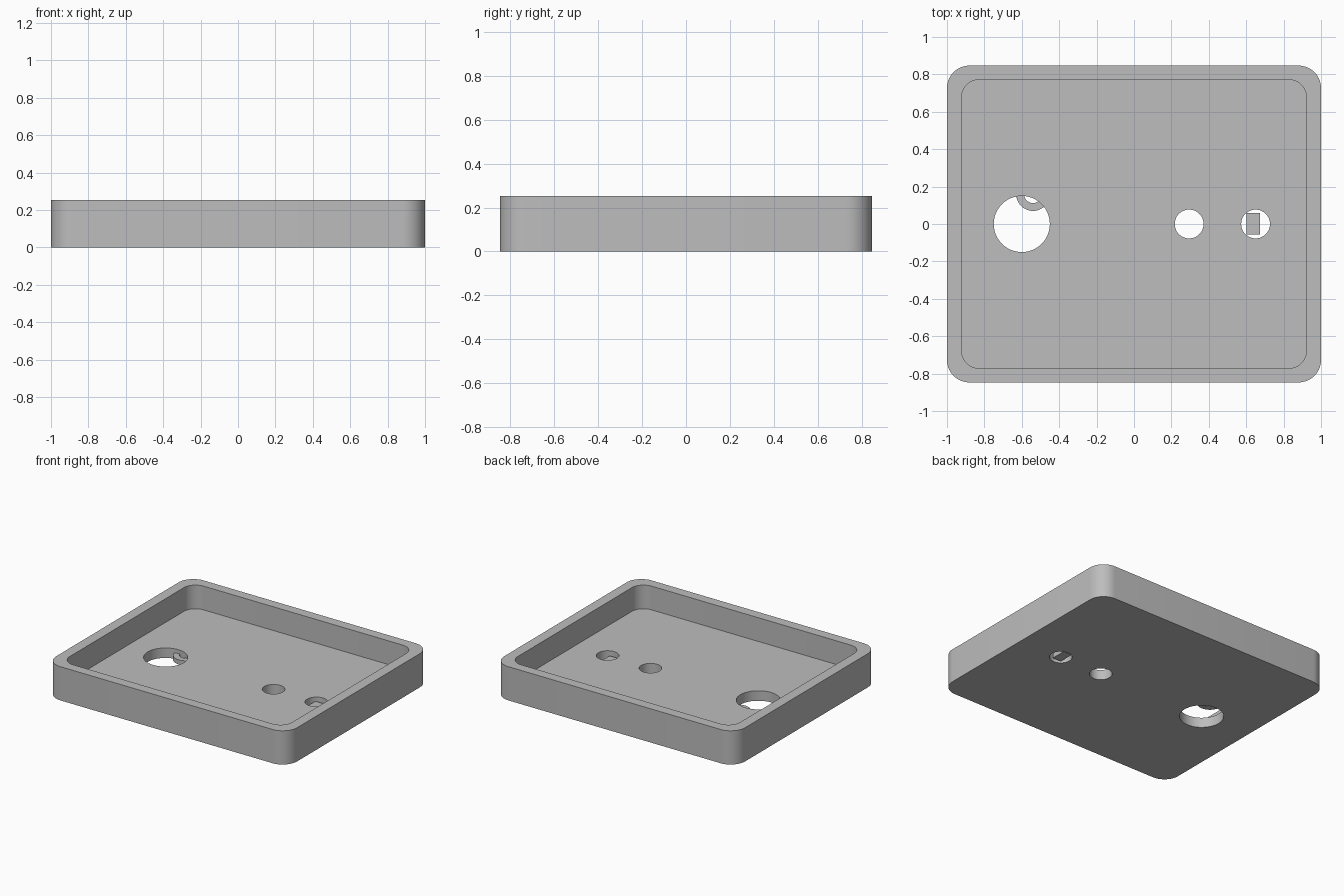
import bpy, bmesh, math

cube = bpy.data.objects.get("Cube")
if cube:
    bpy.data.objects.remove(cube, do_unlink=True)

GREY = bpy.data.materials.new("plain grey")
GREY.use_nodes = True
COLOUR = (0.51, 0.51, 0.51, 1)
GREY.diffuse_color = COLOUR
GREY.node_tree.nodes["Principled BSDF"].inputs["Base Color"].default_value = COLOUR


def rounded_rect(hx, hy, r, steps=10):
    """Outline of a rectangle with round corners, counter-clockwise."""
    pts = []
    for i, (sx, sy) in enumerate([(1, 1), (-1, 1), (-1, -1), (1, -1)]):
        for k in range(steps + 1):
            a = math.pi / 2 * (i + k / steps)
            pts.append((sx * (hx - r) + r * math.cos(a), sy * (hy - r) + r * math.sin(a)))
    return pts


def circle(cx, cy, r, steps=48):
    angles = [2 * math.pi * k / steps for k in range(steps)]
    return [(cx + r * math.cos(a), cy + r * math.sin(a)) for a in angles]


def prism(name, outline, z0, z1):
    """Solid made by raising an outline from z0 to z1."""
    bm = bmesh.new()
    base = bm.faces.new([bm.verts.new((x, y, z0)) for x, y in outline])
    top = bmesh.ops.extrude_face_region(bm, geom=[base])["geom"]
    verts = [g for g in top if isinstance(g, bmesh.types.BMVert)]
    bmesh.ops.translate(bm, verts=verts, vec=(0, 0, z1 - z0))
    bmesh.ops.recalc_face_normals(bm, faces=bm.faces)
    mesh = bpy.data.meshes.new(name)
    bm.to_mesh(mesh)
    bm.free()
    mesh.materials.append(GREY)
    ob = bpy.data.objects.new(name, mesh)
    bpy.context.collection.objects.link(ob)
    return ob


def select(ob):
    bpy.ops.object.select_all(action='DESELECT')
    ob.select_set(True)
    bpy.context.view_layer.objects.active = ob


def cut(ob, cutter):
    cutter.hide_render = True
    mod = ob.modifiers.new("cut", 'BOOLEAN')
    mod.operation = 'DIFFERENCE'
    mod.solver = 'EXACT'
    mod.object = cutter
    select(ob)
    bpy.ops.object.modifier_apply(modifier=mod.name)
    bpy.data.objects.remove(cutter, do_unlink=True)


HEIGHT, FLOOR = 0.253, 0.075

# Open tray with rounded corners
tray = prism("tray", rounded_rect(1.0, 0.847, 0.12), 0, HEIGHT)
cut(tray, prism("cavity_cutter", rounded_rect(0.922, 0.772, 0.095), FLOOR, HEIGHT + 0.1))

# Holes through the floor
for x, r in [(-0.6, 0.15), (0.295, 0.077), (0.65, 0.077)]:
    cut(tray, prism("hole_cutter", circle(x, 0, r), -0.1, FLOOR + 0.05))

# Small ring set into the floor at the edge of the large hole
LOW, HIGH = 0.01, 0.045
ring = prism("ring", circle(-0.54, 0.16, 0.09), LOW, HIGH)
cut(ring, prism("ring_cutter", circle(-0.54, 0.16, 0.048), -0.1, 0.2))

# Small block inside the outer small hole
block = prism("block", [(0.602, -0.056), (0.673, -0.056), (0.673, 0.058), (0.602, 0.058)], LOW, HIGH)

for ob in (tray, ring):
    select(ob)
    bpy.ops.object.shade_smooth_by_angle(angle=math.radians(30))
